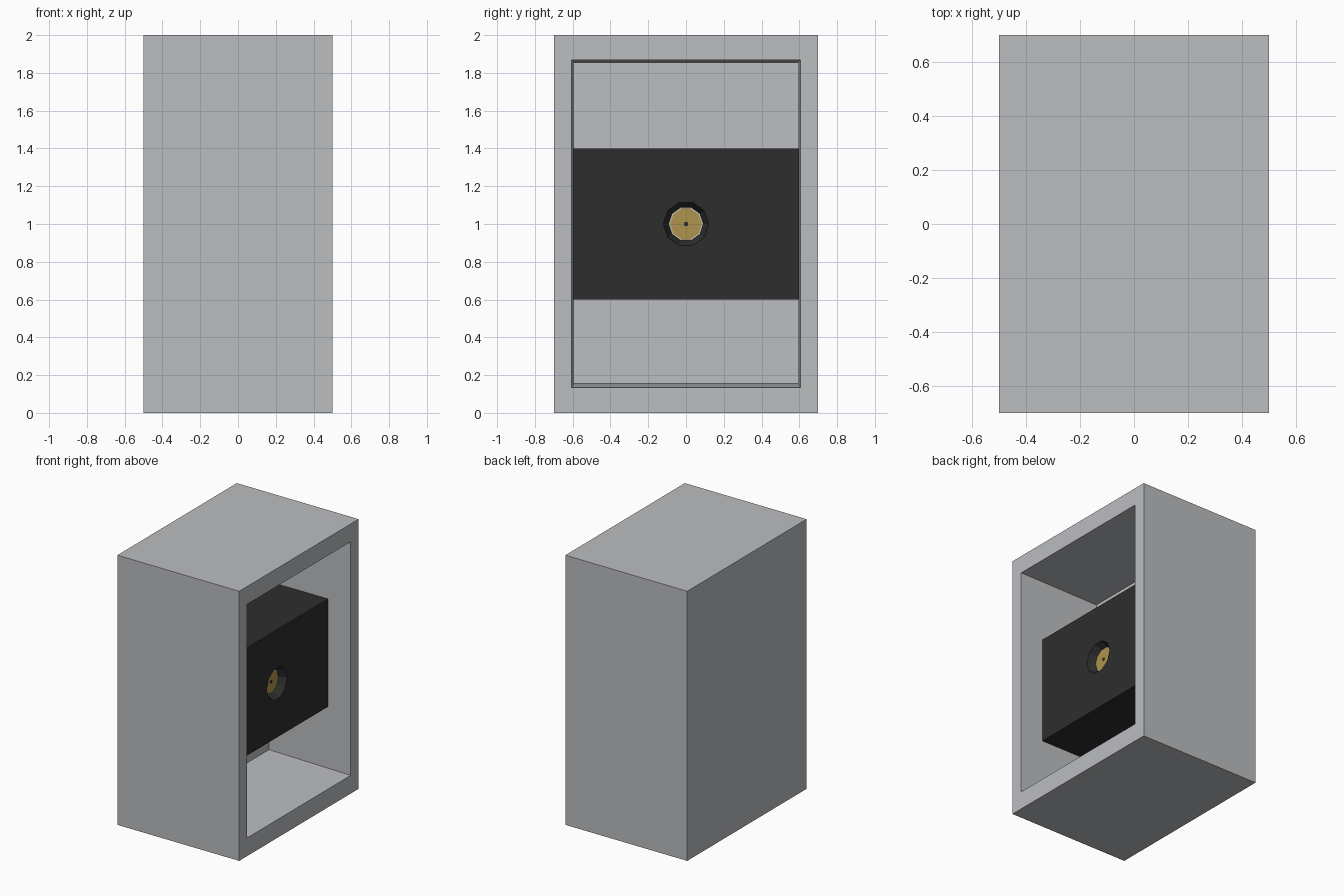
import bpy, bmesh, math

if "Cube" in bpy.data.objects:
    bpy.data.objects.remove(bpy.data.objects["Cube"])


def material(name, rgb):
    m = bpy.data.materials.new(name)
    m.diffuse_color = (*rgb, 1.0)
    m.use_nodes = True
    m.node_tree.nodes["Principled BSDF"].inputs["Base Color"].default_value = m.diffuse_color
    return m


GREY = material("light_grey", (0.50, 0.51, 0.53))
BLACK = material("charcoal", (0.027, 0.027, 0.027))
GOLD = material("brass", (0.42, 0.30, 0.075))
WHITE = material("off_white", (0.8, 0.8, 0.8))


def rect(x, y, z0, z1):
    return [(x, -y, z0), (x, y, z0), (x, y, z1), (x, -y, z1)]


def circle(x, r, n=10):
    return [(x, r * math.cos(2 * math.pi * i / n), 1 + r * math.sin(2 * math.pi * i / n))
            for i in range(n)]


def loft(name, rings, mat, cap_start=True, cap_end=True):
    """Join successive rings lying across x; differing counts are filled flat."""
    bm = bmesh.new()
    loops = [[bm.verts.new(p) for p in r] for r in rings]
    if cap_start:
        bm.faces.new(loops[0])
    for a, b in zip(loops, loops[1:]):
        n = len(a)
        if n == len(b):
            for i in range(n):
                j = (i + 1) % n
                bm.faces.new((a[i], a[j], b[j], b[i]))
        else:
            edges = []
            for lp in (a, b):
                for i in range(len(lp)):
                    v, w = lp[i], lp[(i + 1) % len(lp)]
                    edges.append(bm.edges.get((v, w)) or bm.edges.new((v, w)))
            bmesh.ops.triangle_fill(bm, edges=edges, use_beauty=True, normal=(1, 0, 0))
    if cap_end:
        bm.faces.new(loops[-1])
    bmesh.ops.recalc_face_normals(bm, faces=bm.faces)
    me = bpy.data.meshes.new(name)
    bm.to_mesh(me)
    bm.free()
    me.materials.append(mat)
    ob = bpy.data.objects.new(name, me)
    bpy.context.collection.objects.link(ob)
    return ob


# Outer case with a slightly tapered recess in the right side
loft("case", [rect(-0.5, 0.7, 0, 2), rect(0.5, 0.7, 0, 2),
              rect(0.5, 0.607, 0.135, 1.868), rect(-0.16, 0.592, 0.155, 1.852)], GREY)

# Dark block across the recess, with a funnel-shaped socket
loft("block", [rect(-0.16, 0.597, 0.6, 1.4), rect(0.32, 0.597, 0.6, 1.4),
               circle(0.32, 0.12), circle(0.265, 0.092)], BLACK)

# Pale ring, brass contact and centre pin inside the socket
loft("socket_ring", [circle(0.265, 0.092), circle(0.268, 0.09)], WHITE)
loft("brass_contact", [circle(0.266, 0.085), circle(0.272, 0.085)], GOLD)
loft("centre_pin", [circle(0.27, 0.012), circle(0.275, 0.012)], BLACK)
